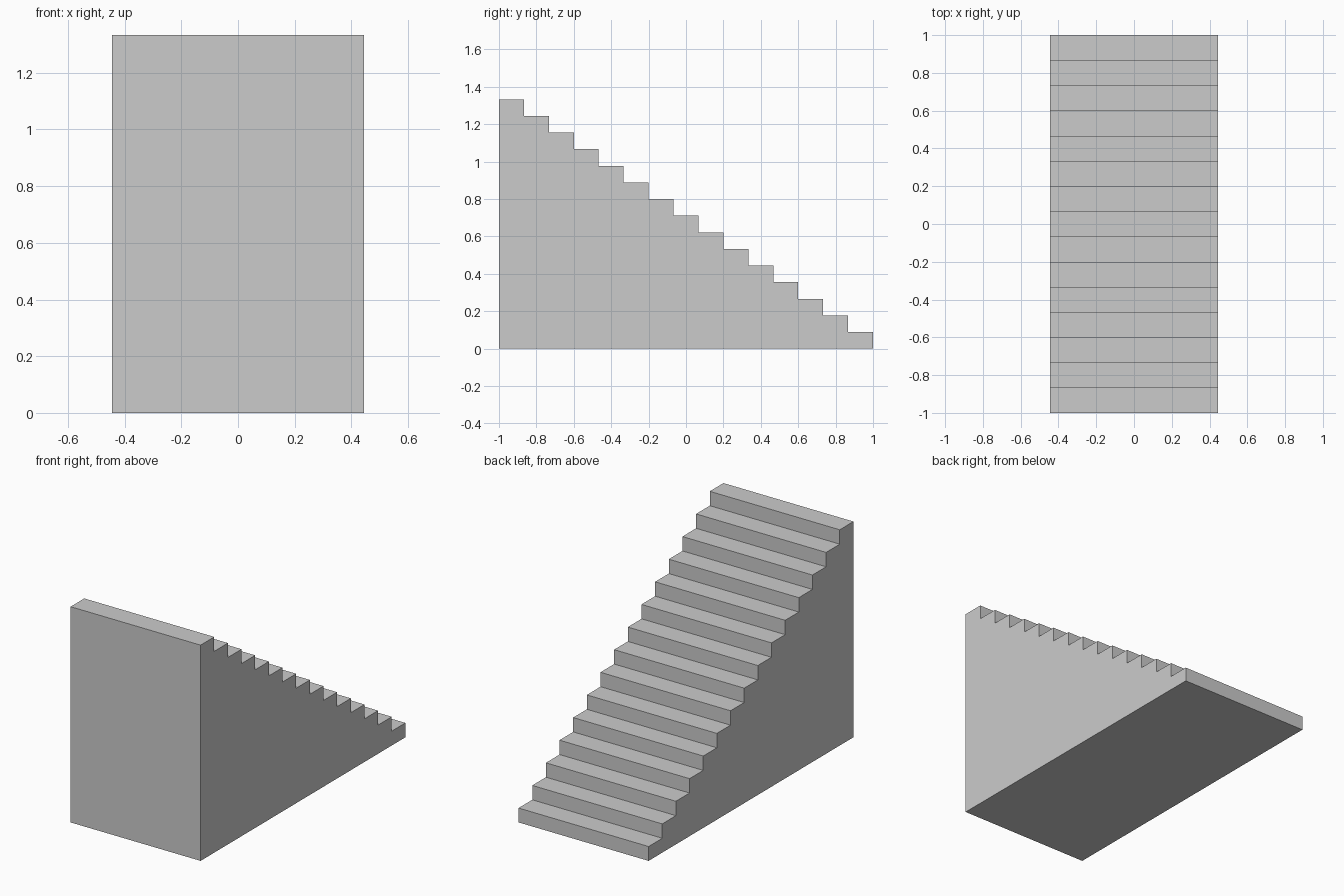
import bpy, bmesh

if "Cube" in bpy.data.objects:
    bpy.data.objects.remove(bpy.data.objects["Cube"])

STEPS = 15
WIDTH = 8 / 9
RUN = 2 / STEPS
RISE = (4 / 3) / STEPS

# Side profile (y, z): flat base, then steps climbing from the back (+y) to the front (-y)
profile = [(-1, 0), (1, 0)]
for i in range(STEPS):
    z = (i + 1) * RISE
    profile += [(1 - i * RUN, z), (1 - (i + 1) * RUN, z)]

# Solid staircase: extrude the profile across the width
bm = bmesh.new()
side = bm.faces.new([bm.verts.new((-WIDTH / 2, y, z)) for y, z in profile])
extruded = bmesh.ops.extrude_face_region(bm, geom=[side], use_keep_orig=True)
moved = [g for g in extruded["geom"] if isinstance(g, bmesh.types.BMVert)]
bmesh.ops.translate(bm, verts=moved, vec=(WIDTH, 0, 0))
bmesh.ops.recalc_face_normals(bm, faces=bm.faces[:])

mesh = bpy.data.meshes.new("staircase")
bm.to_mesh(mesh)
bm.free()
bpy.context.collection.objects.link(bpy.data.objects.new("staircase", mesh))
